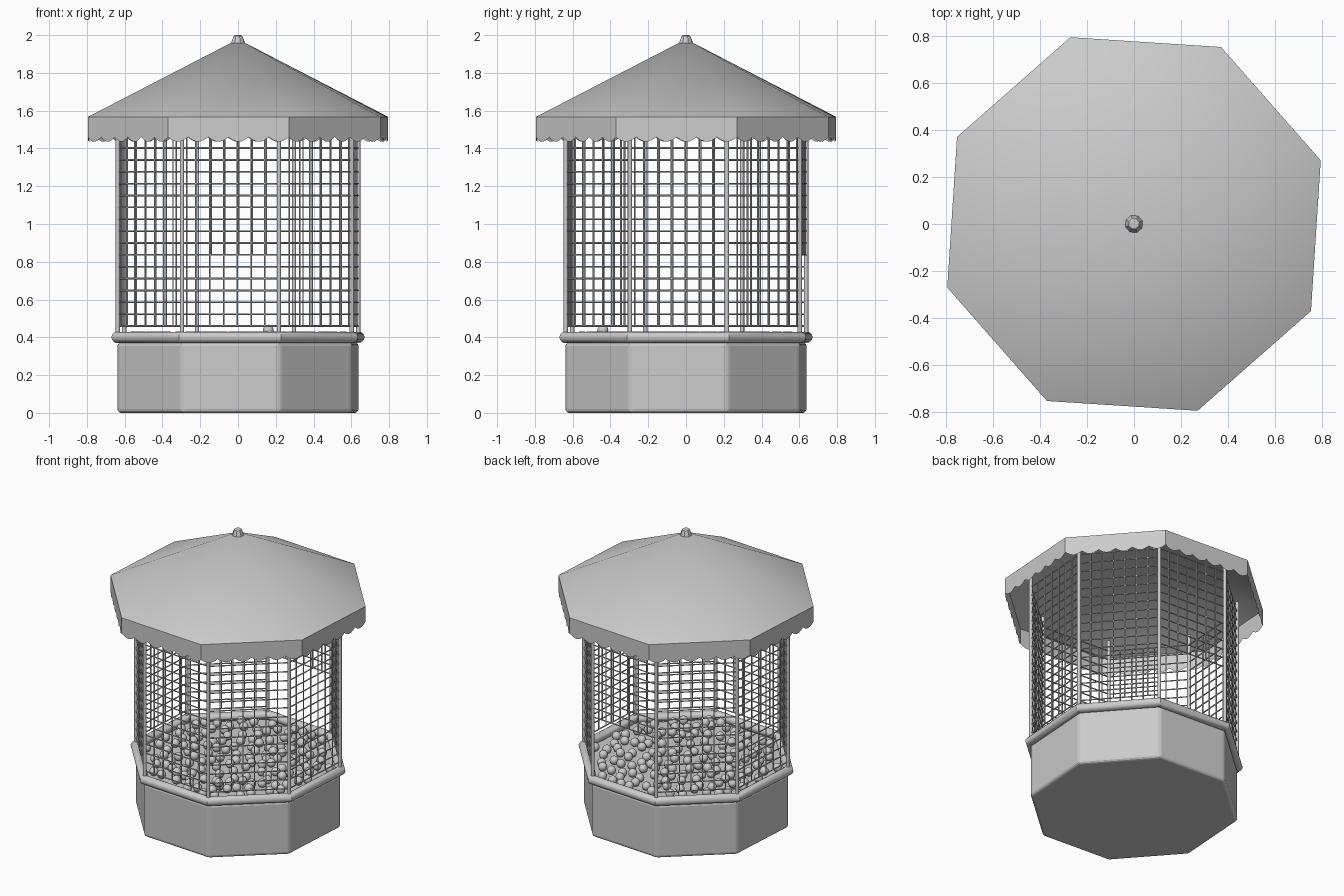
import bpy, bmesh, math, random
from mathutils import Vector, Matrix

if "Cube" in bpy.data.objects:
    bpy.data.objects.remove(bpy.data.objects["Cube"])

random.seed(4)
TURN = math.radians(18.8)
STEP = math.pi / 4
C = math.cos(STEP / 2)


def corner(i, r, z=0.0):
    a = TURN + i * STEP
    return Vector((r * math.cos(a), r * math.sin(a), z))


def finish(bm, name, angle=None):
    me = bpy.data.meshes.new(name)
    bmesh.ops.recalc_face_normals(bm, faces=bm.faces)
    bm.to_mesh(me)
    bm.free()
    ob = bpy.data.objects.new(name, me)
    bpy.context.collection.objects.link(ob)
    if angle:
        bpy.ops.object.select_all(action='DESELECT')
        ob.select_set(True)
        bpy.context.view_layer.objects.active = ob
        bpy.ops.object.shade_smooth_by_angle(angle=math.radians(angle))
    return ob


def octagon_lathe(name, profile, closed=False, angle=30):
    """Sweep a (radius, z) profile around eight corners; radius 0 makes a point."""
    bm = bmesh.new()
    rings = []
    for r, z in profile:
        if r == 0:
            rings.append([bm.verts.new((0, 0, z))] * 8)
        else:
            rings.append([bm.verts.new(corner(i, r, z)) for i in range(8)])
    pairs = list(zip(rings, rings[1:])) + ([(rings[-1], rings[0])] if closed else [])
    for a, b in pairs:
        for i in range(8):
            j = (i + 1) % 8
            bm.faces.new(list(dict.fromkeys((a[i], a[j], b[j], b[i]))))
    return finish(bm, name, angle)


def rod(bm, a, b, r, sides):
    d = b - a
    m = Matrix.Translation((a + b) / 2) @ d.to_track_quat('Z', 'Y').to_matrix().to_4x4()
    bmesh.ops.create_cone(bm, cap_ends=True, segments=sides, radius1=r, radius2=r,
                          depth=d.length, matrix=m)


# Solid base with softened edges, its top is the pit floor
base = octagon_lathe("base", [(0, 0), (0.675, 0), (0.675, 0.375), (0, 0.375)], angle=None)
bev = base.modifiers.new("soft_edges", 'BEVEL')
bev.width, bev.segments, bev.limit_method = 0.02, 3, 'ANGLE'
bpy.context.view_layer.objects.active = base
bpy.ops.object.shade_smooth_by_angle(angle=math.radians(30)) if base.select_get() else None

# Padded rim
octagon_lathe("rim", [(0.675 + 0.03 * math.cos(t) / C, 0.4 + 0.03 * math.sin(t))
                      for t in [k * math.pi / 7 for k in range(14)]], closed=True)

# Corner posts
bm = bmesh.new()
for i in range(8):
    rod(bm, corner(i, 0.672, 0.37), corner(i, 0.672, 1.6), 0.012, 10)
finish(bm, "posts", 40)

# Netting: the back panel is open below as the entrance
Z0, DZ, ROWS, COLS = 0.46, 0.0628, 17, 7
bm = bmesh.new()
for i in range(8):
    first = 6 if i == 1 else 0
    p, q = corner(i, 0.67), corner(i + 1, 0.67)
    for k in range(first, ROWS + 1):
        h = Vector((0, 0, Z0 + k * DZ))
        rod(bm, p + h, q + h, 0.0045, 6)
    for k in range(1, COLS):
        s = p.lerp(q, k / COLS)
        rod(bm, s + Vector((0, 0, Z0 + first * DZ)),
            s + Vector((0, 0, Z0 + ROWS * DZ)), 0.0045, 6)
finish(bm, "netting", 40)

# Canopy and top knob
octagon_lathe("canopy", [(0.84, 1.567), (0, 1.978)])
octagon_lathe("knob", [(0.04, 1.955), (0.034, 1.972), (0.024, 1.996), (0.018, 2.0), (0, 2.0)])

# Scalloped valance
bm = bmesh.new()
N, SCALLOPS = 48, 6
for i in range(8):
    p, q = corner(i, 0.84), corner(i + 1, 0.84)
    last = None
    for k in range(N + 1):
        s = p.lerp(q, k / N)
        low = 1.46 - 0.024 * abs(math.sin(math.pi * SCALLOPS * k / N))
        pair = [bm.verts.new((s.x, s.y, z)) for z in (1.567, low)]
        if last:
            bm.faces.new((last[0], pair[0], pair[1], last[1]))
        last = pair
bmesh.ops.remove_doubles(bm, verts=bm.verts, dist=0.0005)
finish(bm, "valance", 30)

# Loose balls scattered over the floor, one resting on top of others
spots = []
for _ in range(6000):
    x, y = random.uniform(-0.6, 0.6), random.uniform(-0.6, 0.6)
    inside = all(x * math.cos(TURN + (i + 0.5) * STEP) + y * math.sin(TURN + (i + 0.5) * STEP) < 0.56
                 for i in range(8))
    if inside and all((x - u) ** 2 + (y - v) ** 2 > 0.06 ** 2 for u, v in spots):
        spots.append((x, y))
    if len(spots) == 140:
        break
bm = bmesh.new()
for x, y, z in [(u, v, 0.403) for u, v in spots] + [(0.16, -0.44, 0.438)]:
    bmesh.ops.create_uvsphere(bm, u_segments=14, v_segments=8, radius=0.029,
                              matrix=Matrix.Translation((x, y, z)))
finish(bm, "balls", 60)
